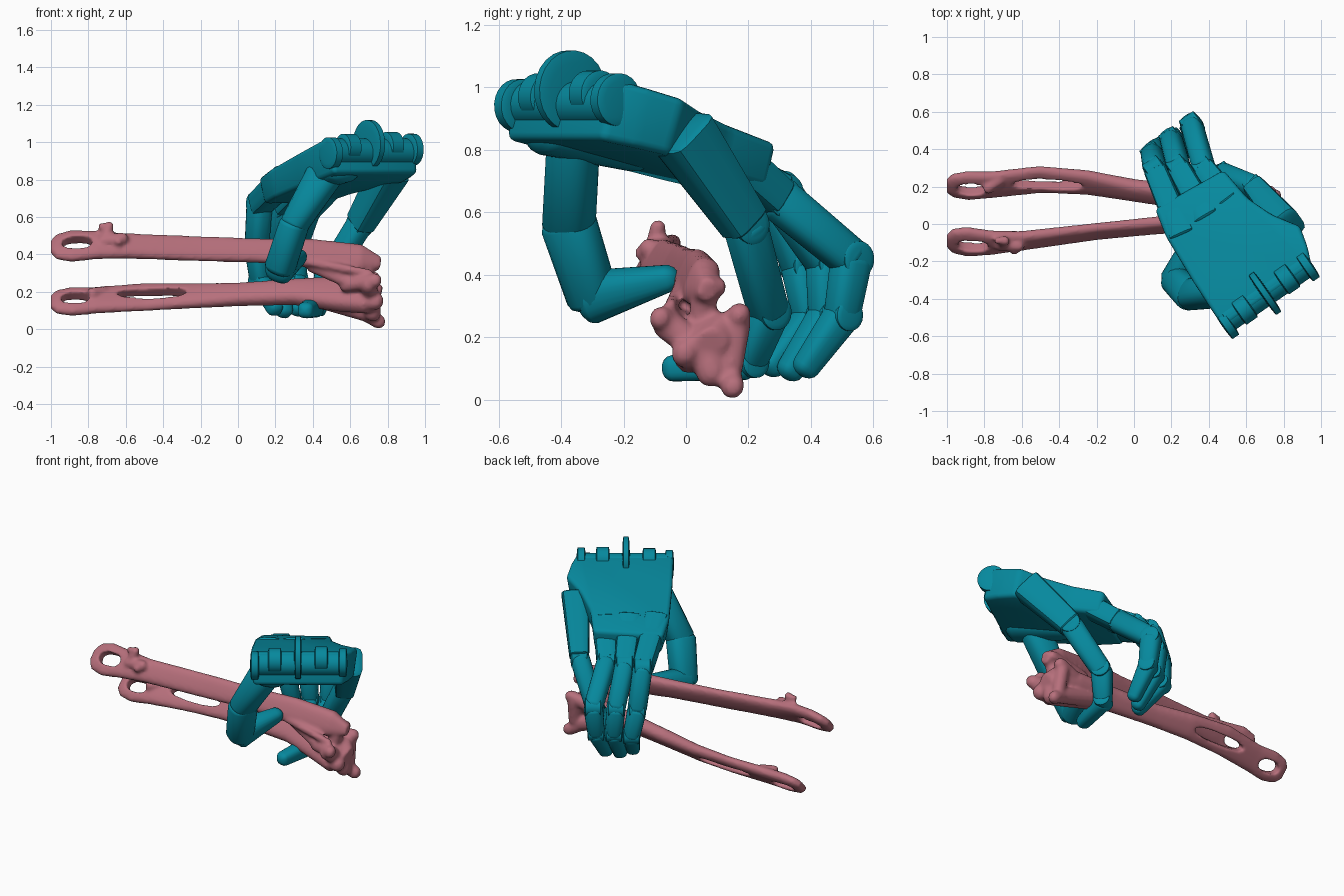
import bpy, bmesh
from math import sin, cos, pi, radians
from mathutils import Vector as V

if "Cube" in bpy.data.objects:
    bpy.data.objects.remove(bpy.data.objects["Cube"])

def material(name, col):
    m = bpy.data.materials.new(name)
    m.diffuse_color = (*col, 1)
    m.use_nodes = True
    m.node_tree.nodes["Principled BSDF"].inputs["Base Color"].default_value = m.diffuse_color
    return m

TEAL = material("teal", (0.002, 0.25, 0.34))
PINK = material("pink", (0.47, 0.16, 0.20))

def finish(bm, name, mat, angle=35):
    bmesh.ops.recalc_face_normals(bm, faces=bm.faces[:])
    me = bpy.data.meshes.new(name)
    bm.to_mesh(me)
    bm.free()
    ob = bpy.data.objects.new(name, me)
    bpy.context.collection.objects.link(ob)
    me.materials.append(mat)
    bpy.ops.object.select_all(action='DESELECT')
    ob.select_set(True)
    bpy.context.view_layer.objects.active = ob
    bpy.ops.object.shade_smooth_by_angle(angle=radians(angle))
    return ob

def tube(bm, secs, p=2.0, n=24):
    """Skin superellipse sections (centre, half width, half depth, width direction)."""
    rings = []
    for i, (c, a, b, ref) in enumerate(secs):
        t = (secs[min(i + 1, len(secs) - 1)][0] - secs[max(i - 1, 0)][0]).normalized()
        s = (ref - t * ref.dot(t)).normalized()
        d = t.cross(s)
        ring = []
        for k in range(n):
            x, y = cos(2 * pi * k / n), sin(2 * pi * k / n)
            f = (abs(x) ** p + abs(y) ** p) ** (-1 / p)
            ring.append(bm.verts.new(c + s * (a * x * f) + d * (b * y * f)))
        rings.append(ring)
    for r, q in zip(rings, rings[1:]):
        for k in range(n):
            bm.faces.new((r[k], r[(k + 1) % n], q[(k + 1) % n], q[k]))
    bm.faces.new(rings[0])
    bm.faces.new(rings[-1])

def seg(bm, a, b, r1, r2, ref, p=2.0, cap=0.03):
    """Tapered segment with rounded ends; r1, r2 are (half width, half depth)."""
    a, b = V(a), V(b)
    t = (b - a).normalized()
    ang = [0, 0.4, 0.8, 1.15, 1.45]
    secs = [(a - t * cap * sin(g), r1[0] * cos(g), r1[1] * cos(g), ref) for g in reversed(ang)]
    secs += [(b + t * cap * sin(g), r2[0] * cos(g), r2[1] * cos(g), ref) for g in ang]
    tube(bm, secs, p)

# hand frame: u toward the fingers, v across the palm, w out of its back
O, D = V((0.72, -0.40, 0.98)), V((-0.53, 0.78, -0.34)).normalized()
L = V((0.82, 0.57, 0)).normalized()
N = L.cross(D).normalized()
def H(u, v, w=0):
    return O + D * u + L * v + N * w

# palm shell
outline = [(0, -.29), (0, .29), (.10, .33), (.22, .36), (.36, .27), (.52, .21), (.72, .19),
           (.76, -.235), (.60, -.27), (.30, -.285)]
bm = bmesh.new()
top = [bm.verts.new(H(u, v, .05 + .055 * u)) for u, v in outline]
low = [bm.verts.new(H(u + .02, v * .93, -.15 + .13 * u)) for u, v in outline]
bm.faces.new(top)
bm.faces.new(low)
for i in range(len(top)):
    j = (i + 1) % len(top)
    bm.faces.new((top[i], top[j], low[j], low[i]))
bmesh.ops.recalc_face_normals(bm, faces=bm.faces[:])
bmesh.ops.bevel(bm, geom=bm.edges[:], offset=.025, segments=3, profile=.5, affect='EDGES')
finish(bm, "palm", TEAL)

# wrist hinge discs and the thicker barrels between them
bm = bmesh.new()
for v, r, h, w in [(-.26, .085, .02, -.03), (-.14, .075, .035, 0), (0, .13, .015, .02),
                   (.14, .075, .035, .01), (.27, .085, .02, -.01)]:
    c = H(.03, v, w)
    seg(bm, c - L * h, c + L * h, (r, r), (r, r), D, 2, .008)
seg(bm, H(.05, -.25, -.02), H(.05, .25, -.02), (.075, .075), (.075, .075), D, 2, .01)
finish(bm, "wrist_hinge", TEAL)

# knuckle housings and fingers: housing start, then knuckle, two joints and tip
fingers = {
    "index": [H(.56, -.19, .025), (.115, .29, .67), (.10, .37, .43), (.12, .40, .26), (.20, .27, .105)],
    "middle": [H(.56, -.03, .025), (.24, .30, .66), (.20, .45, .44), (.215, .45, .27), (.25, .33, .09)],
    "ring": [H(.56, .12, .02), (.375, .295, .645), (.31, .53, .45), (.31, .50, .27), (.32, .38, .10)],
    "little": [H(.29, .30, -.03), (.65, .19, .56), (.475, .265, .28), (.41, .20, .12), (.36, -.05, .10)],
}
for name, pts in fingers.items():
    pts = [V(p) for p in pts]
    big = name == "little"
    bm = bmesh.new()
    seg(bm, pts[0], pts[1] - (pts[1] - pts[0]).normalized() * .01,
        (.085, .095) if big else (.073, .068), (.06, .075) if big else (.062, .062), L, 5, .015)
    finish(bm, name + "_knuckle_housing", TEAL)
    bm = bmesh.new()
    sizes = [(.06, .07), (.058, .064), (.052, .056), (.042, .042)]
    for i in range(1, 4):
        a, b = pts[i], pts[i + 1]
        t = (b - a).normalized()
        seg(bm, a + t * .012, b - t * .008, sizes[i - 1], sizes[i], L, 2.8, .035)
        r = sizes[i - 1][1] * .9
        seg(bm, a - L * .045, a + L * .045, (r, r), (r, r), D, 2, .008)
    finish(bm, name + "_finger", TEAL)

# thumb
th = [V(p) for p in [(.47, -.36, .84), (.30, -.375, .56), (.225, -.30, .33), (.32, -.07, .385)]]
bm = bmesh.new()
R = V((.4, 1, 0))
seg(bm, th[0], th[1], (.08, .10), (.085, .072), R, 2.5, .04)
seg(bm, th[1], th[2], (.09, .075), (.08, .08), R, 2.5, .04)
seg(bm, th[2], th[3], (.082, .085), (.047, .045), L, 2.5, .05)
finish(bm, "thumb", TEAL)
bm = bmesh.new()
seg(bm, H(.10, -.16, -.09), H(.42, -.14, -.05), (.11, .08), (.08, .06), L, 2.3, .06)
finish(bm, "thumb_pad", TEAL)

# tongs: two strap arms, each section is x, y, z, half width, half thickness, tilt
upper = [(-1, -.09, .44, .045, .02, 46), (-.97, -.09, .44, .085, .03, 46), (-.89, -.095, .445, .106, .036, 48),
         (-.76, -.10, .45, .088, .036, 52), (-.6, -.09, .445, .073, .036, 60), (-.2, -.04, .43, .071, .031, 64),
         (.1, -.01, .42, .068, .036, 65), (.4, .02, .405, .08, .042, 66), (.65, .05, .375, .08, .05, 70),
         (.76, .07, .35, .035, .03, 70)]
lower = [(-1, .205, .145, .045, .02, 45), (-.97, .205, .145, .08, .03, 45), (-.89, .205, .148, .098, .036, 45),
         (-.76, .21, .155, .088, .036, 45), (-.5, .238, .172, .094, .032, 46), (-.25, .222, .178, .08, .038, 46),
         (0, .18, .186, .068, .044, 48), (.3, .14, .20, .075, .05, 50), (.55, .10, .19, .11, .06, 45),
         (.7, .06, .18, .12, .06, 40), (.76, .06, .165, .07, .05, 40)]
bm = bmesh.new()
for arm in (upper, lower):
    tube(bm, [(V((x, y, z)), a, b, V((0, cos(radians(g)), sin(radians(g))))) for x, y, z, a, b, g in arm], 2.8)
# lumps on the straps and the ragged jaw head
lumps = [((-.71, -.10, .49), (-.69, -.09, .55), .028), ((-.69, -.09, .55), (-.73, -.09, .55), .02),
         ((-.72, -.11, .47), (-.62, -.12, .485), .033), ((-.64, -.14, .47), (-.63, -.11, .45), .024),
         ((-.78, .19, .19), (-.72, .23, .20), .03), ((.62, .12, .12), (.75, .15, .042), .04),
         ((.70, .05, .20), (.72, .08, .09), .05), ((.58, 0, .24), (.73, -.08, .26), .04),
         ((.55, .14, .22), (.72, .17, .27), .042), ((.66, .05, .21), (.70, .06, .36), .042),
         ((.40, .02, .34), (.62, -.02, .24), .035), ((.45, .06, .33), (.72, .10, .36), .032),
         ((.38, -.02, .36), (.70, -.05, .30), .022), ((.6, .06, .15), (.73, .0, .15), .05),
         ((.42, .12, .17), (.70, .13, .085), .05), ((.70, -.06, .24), (.71, .10, .12), .045),
         ((.70, .16, .25), (.71, .14, .11), .045)]
for a, b, r in lumps:
    seg(bm, a, b, (r * 1.1, r), (r, r * .9), V((.1, .5, 1)), 2, r)
tongs = finish(bm, "tongs", PINK, 180)

def mod(kind, **kw):
    m = tongs.modifiers.new(kind.lower(), kind)
    for k, val in kw.items():
        setattr(m, k, val)

mod('REMESH', mode='VOXEL', voxel_size=.01, use_smooth_shade=True)

# handle eyelets and the long slot
for name, c, half, wid, g in [("eyelet_cutter_upper", (-.86, -.097, .447), .08, .042, 48),
                              ("eyelet_cutter_lower", (-.87, .206, .148), .075, .04, 45),
                              ("slot_cutter", (-.46, .233, .172), .185, .034, 46)]:
    nrm = V((0, -sin(radians(g)), cos(radians(g))))
    bm = bmesh.new()
    tube(bm, [(V(c) + nrm * k, half, wid, V((1, .0, 0))) for k in (-.12, .12)], 2.4, 32)
    cut = finish(bm, name, PINK)
    cut.hide_render = True
    cut.display_type = 'WIRE'
    mod('BOOLEAN', operation='DIFFERENCE', object=cut)
mod('REMESH', mode='VOXEL', voxel_size=.01, use_smooth_shade=True)
mod('SMOOTH', factor=.5, iterations=2)
